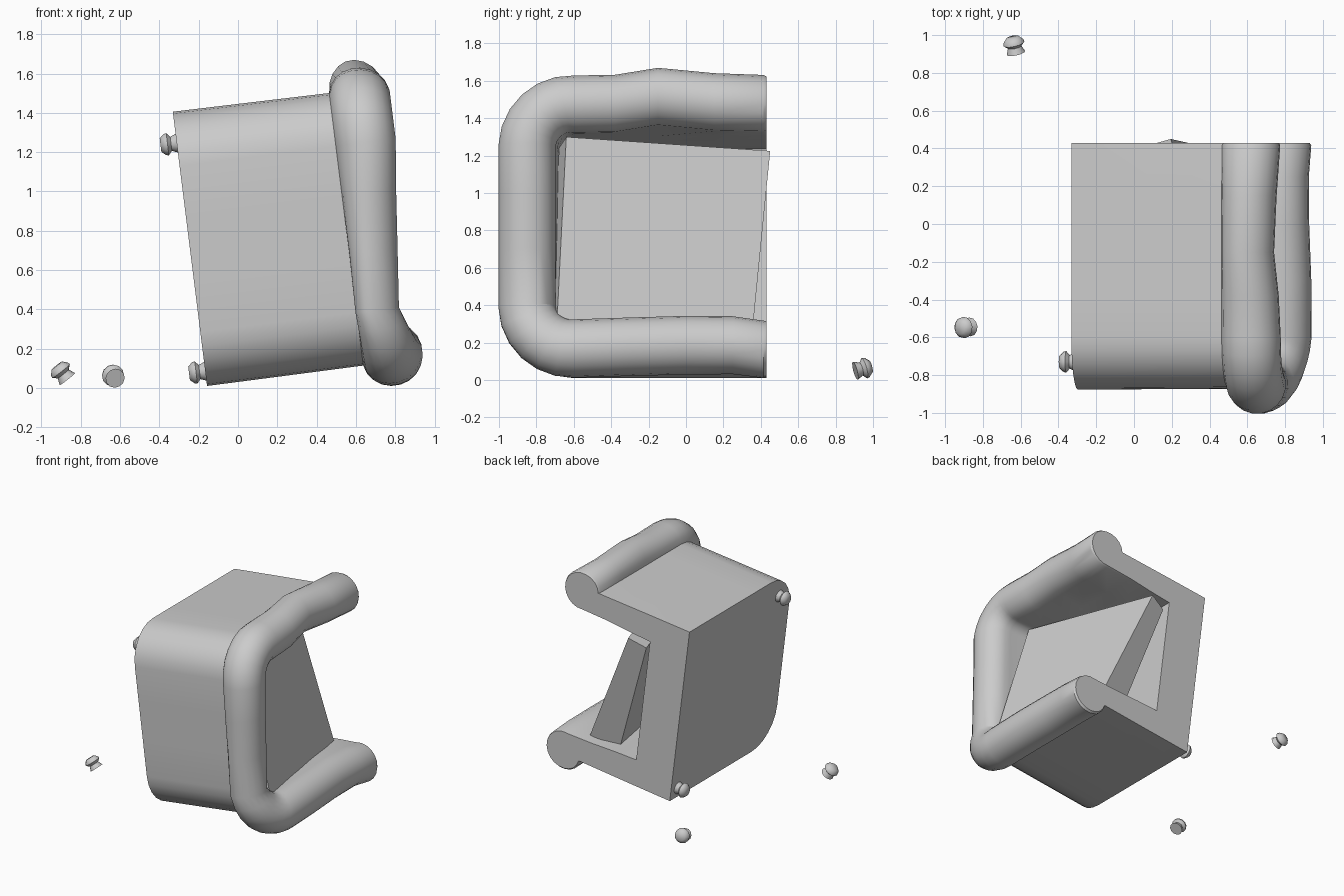
import bpy, bmesh, math
from mathutils import Vector

if "Cube" in bpy.data.objects:
    bpy.data.objects.remove(bpy.data.objects["Cube"])

TILT = math.atan2(0.124, 0.992)
C, S = math.cos(TILT), math.sin(TILT)


def W(u, y, v):
    """Chair frame (u = chair's own up, v = across the arms) to world."""
    return Vector((C * u - S * v, y, S * u + C * v))


def finish(name, bm, angle=32):
    bmesh.ops.recalc_face_normals(bm, faces=bm.faces)
    me = bpy.data.meshes.new(name)
    bm.to_mesh(me)
    bm.free()
    ob = bpy.data.objects.new(name, me)
    bpy.context.collection.objects.link(ob)
    bpy.ops.object.select_all(action='DESELECT')
    ob.select_set(True)
    bpy.context.view_layer.objects.active = ob
    bpy.ops.object.shade_smooth_by_angle(angle=math.radians(angle))
    return ob


# U-shaped path of the arms and back: (y, v, normal y, normal v, dn, du, radius)
R, FRONT, BACK, TOP, LOW = 0.25, 0.43, -0.85, 1.41, 0.056
path = []
for y, dn, du, r in ((FRONT, -.02, 0, .145), (.415, -.02, 0, .153), (.15, -.01, -.02, .155),
                     (-.15, .02, -.03, .155), (-.38, -.02, -.01, .155)):
    path.append((y, TOP, 0, 1, dn, du, r))
for i in range(7):
    a = math.pi / 2 + i * math.pi / 12
    c, s = math.cos(a), math.sin(a)
    path.append((BACK + R + R * c, TOP - R + R * s, c, s, -.025 * (1 - i / 6), 0, .155))
for v, du in ((.9, -.03), (.6, -.06)):
    path.append((BACK, v, -1, 0, 0, du, .155))
for i in range(7):
    a = math.pi + i * math.pi / 12
    c, s = math.cos(a), math.sin(a)
    path.append((BACK + R + R * c, LOW + R + R * s, c, s, -.015 * i / 6, -.09 * (1 - i / 6) ** 1.4, .155))
for y, dn, du, r in ((-.3, -.025, 0, .155), (0, -.035, -.01, .155), (.25, -.035, -.01, .153),
                     (.415, -.01, 0, .153), (FRONT, -.015, 0, .145)):
    path.append((y, LOW, 0, -1, dn, du, r))

# Chair shell: outer wall, rolled top, inner wall swept along the path
BASE, SEAT, ROLL = -0.155, 0.17, 0.80
bm = bmesh.new()
rings = []
for y, v, ny, nv, dn, du, r in path:
    sec = [(.026, BASE), (.024, .25)]
    for k in range(16):
        t = k / 15
        a = math.radians(-82 + t * 272)
        w = min(1, t / .3)          # seam on the outer side stays straight
        sec.append((w * dn + r * math.cos(a), ROLL + w * du + r * math.sin(a)))
    sec += [(-.165, .55), (-.178, .35), (-.185, SEAT)]
    rings.append([bm.verts.new(W(u, y + ny * n, v + nv * n)) for n, u in sec])
for a, b in zip(rings, rings[1:]):
    for i in range(len(a) - 1):
        bm.faces.new((a[i], a[i + 1], b[i + 1], b[i]))
bm.faces.new(rings[0])
bm.faces.new(rings[-1])
bm.faces.new([r[0] for r in rings])
bm.faces.new([r[-1] for r in rings])
bm.faces.new((rings[0][0], rings[0][-1], rings[-1][-1], rings[-1][0]))
finish("armchair_shell", bm)

# Loose seat cushion, tilted between the arms
n = Vector((-.89, -.25, -.38))
top = [Vector(p) for p in ((.195, .45, 1.225), (.49, -.64, 1.30), (.77, -.69, .31), (.595, .36, .31))]
bm = bmesh.new()
up = [bm.verts.new(p) for p in top]
dn = [bm.verts.new(p + n * t) for p, t in zip(top, (.15, .15, .24, .24))]
bm.faces.new(up)
bm.faces.new(dn)
for i in range(4):
    j = (i + 1) % 4
    bm.faces.new((up[i], up[j], dn[j], dn[i]))
finish("seat_cushion", bm)


# Turned feet: narrow neck and round knob
def foot(name, start, axis):
    prof = ((.05, 0), (.036, .034), (.057, .052), (.054, .066), (.034, .088))
    rot = Vector(axis).to_track_quat('Z', 'Y').to_matrix()
    bm = bmesh.new()
    N = 12
    rg = [[bm.verts.new(Vector(start) + rot @ Vector((r * math.cos(k * math.tau / N),
           r * math.sin(k * math.tau / N), h))) for k in range(N)] for r, h in prof]
    for a, b in zip(rg, rg[1:]):
        for k in range(N):
            m = (k + 1) % N
            bm.faces.new((a[k], a[m], b[m], b[k]))
    bm.faces.new(rg[0])
    bm.faces.new(rg[-1])
    finish(name, bm, 50)


down = (-C, 0, -S)
foot("foot_upper", W(BASE + .005, -.73, 1.275), down)
foot("foot_lower", W(BASE + .005, .34, .105), down)
foot("loose_foot_a", (-.625, .905, .05), (-.2, .9, .25))
foot("loose_foot_b", (-.868, -.545, .045), (-.55, -.05, .7))
